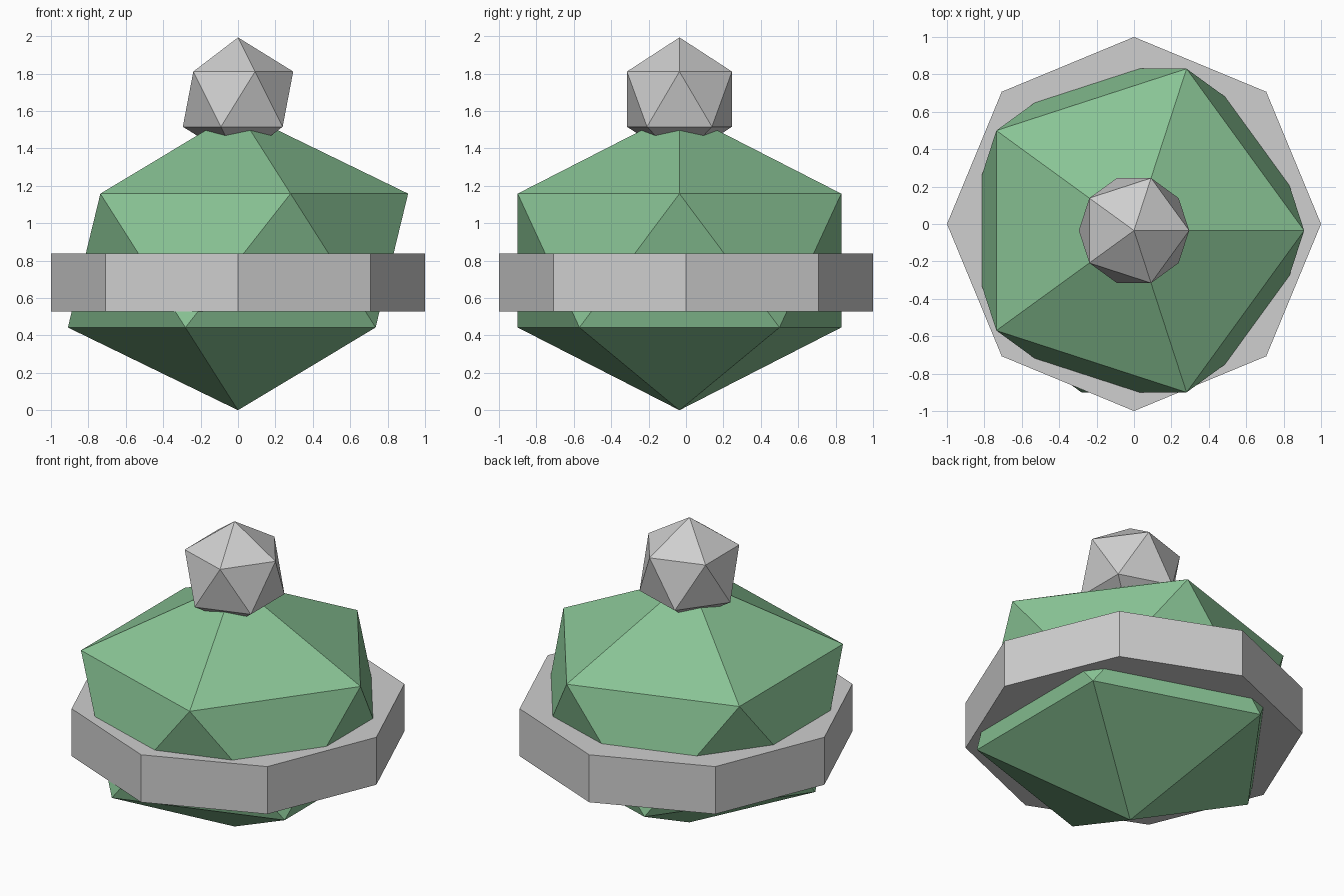
import bpy

if "Cube" in bpy.data.objects:
    bpy.data.objects.remove(bpy.data.objects["Cube"])


def material(name, rgb):
    mat = bpy.data.materials.new(name)
    mat.diffuse_color = (*rgb, 1.0)
    mat.use_nodes = True
    mat.node_tree.nodes["Principled BSDF"].inputs["Base Color"].default_value = mat.diffuse_color
    return mat


def finish(name, mat):
    obj = bpy.context.object
    obj.name = name
    obj.data.materials.append(mat)
    return obj


green = material("soft_green", (0.25, 0.55, 0.30))
grey = material("light_grey", (0.62, 0.62, 0.62))

OFFSET_Y = -0.035

# Squashed faceted body
bpy.ops.mesh.primitive_ico_sphere_add(subdivisions=1, radius=1.017,
                                      location=(0, OFFSET_Y, 0.80))
body = finish("body", green)
body.scale.z = 0.80 / 1.017

# Eight-sided band around the body
bpy.ops.mesh.primitive_cylinder_add(vertices=8, radius=1.0, depth=0.31,
                                    location=(0, 0, 0.682))
finish("band", grey)

# Faceted knob on top
bpy.ops.mesh.primitive_ico_sphere_add(subdivisions=1, radius=0.33,
                                      location=(0, OFFSET_Y, 1.663))
finish("knob", grey)
